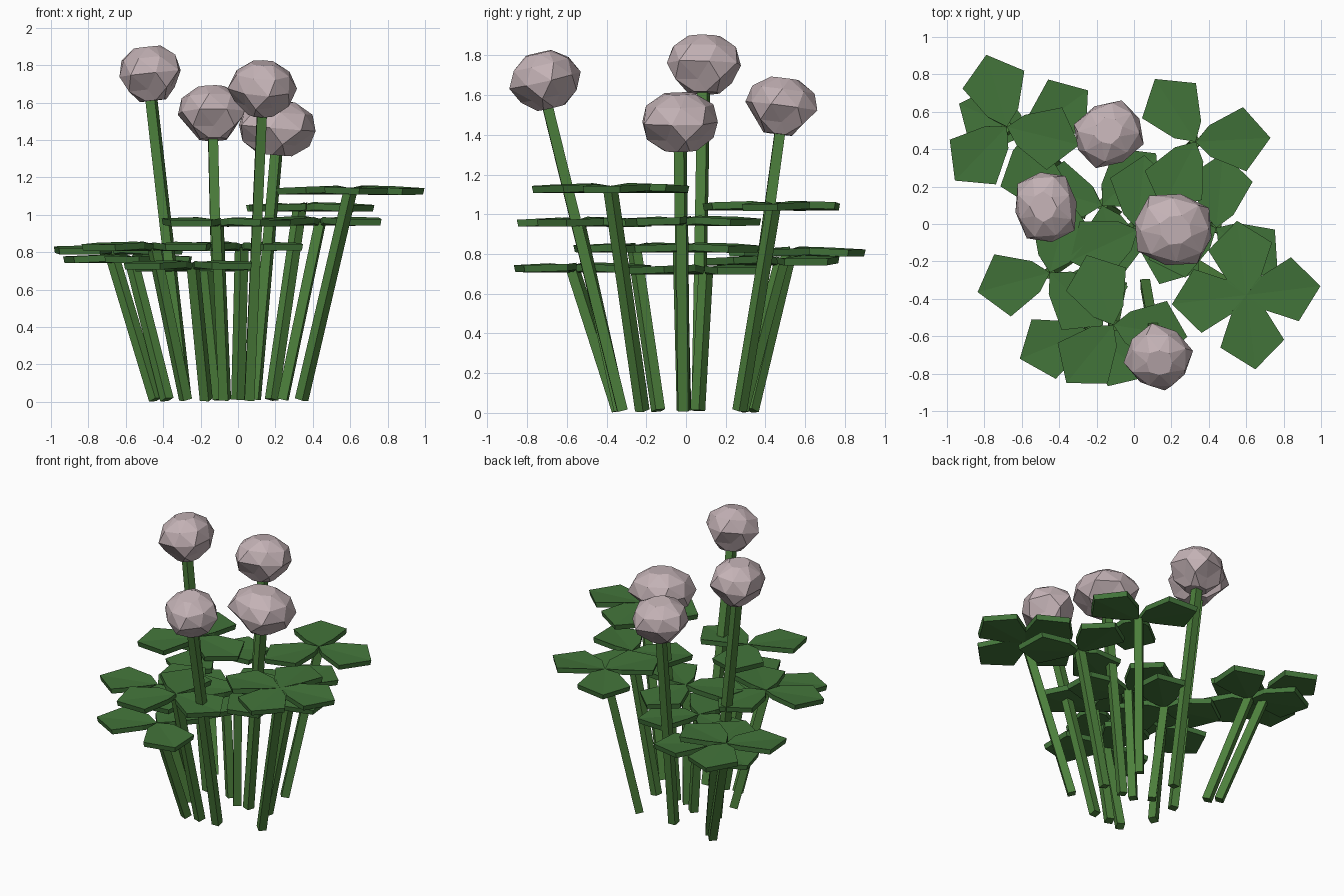
import bpy, bmesh, math
from mathutils import Vector, Matrix

if "Cube" in bpy.data.objects:
    bpy.data.objects.remove(bpy.data.objects["Cube"])


def material(name, rgb):
    m = bpy.data.materials.new(name)
    m.diffuse_color = (*rgb, 1)
    m.use_nodes = True
    m.node_tree.nodes["Principled BSDF"].inputs["Base Color"].default_value = m.diffuse_color
    return m


LEAF = material("leaf green", (0.055, 0.175, 0.042))
STEM = material("stem green", (0.073, 0.215, 0.045))
PETAL = material("pale mauve petal", (0.55, 0.445, 0.465))


def finish(bm, name, mat):
    bmesh.ops.recalc_face_normals(bm, faces=bm.faces)
    me = bpy.data.meshes.new(name)
    bm.to_mesh(me)
    bm.free()
    me.materials.append(mat)
    ob = bpy.data.objects.new(name, me)
    bpy.context.collection.objects.link(ob)
    return ob


# Square leaning stem
def stem(name, base, top):
    a, b = Vector(base), Vector(top)
    d = b - a
    bm = bmesh.new()
    rot = d.to_track_quat('Z', 'Y').to_matrix().to_4x4()
    bmesh.ops.create_cone(bm, cap_ends=True, segments=4, radius1=0.037, radius2=0.037,
                          depth=d.length,
                          matrix=Matrix.Translation((a + b) / 2) @ rot @ Matrix.Rotation(0.65, 4, 'Z'))
    finish(bm, name, STEM)


# Thick pentagonal leaflets, lightly folded along the midrib, around one centre
def leaf(name, centre, angles):
    bm = bmesh.new()
    half = [(0.077, 0.085, 0.012), (0.262, 0.172, 0.004)]
    for k, ang in enumerate(angles):
        place = (Matrix.Translation(centre) @ Matrix.Rotation(math.radians(ang), 4, 'Z')
                 @ Matrix.Rotation(math.radians((2, -1.5, 1, -1)[k]), 4, 'X'))
        outline = ([(0.0, 0.0, 0.0)] + half + [(0.40, 0, 0.0)]
                   + [(x, -y, z) for x, y, z in reversed(half)])
        top = [bm.verts.new(place @ Vector((x, y, z + 0.013))) for x, y, z in outline]
        low = [bm.verts.new(place @ Vector((x * 0.98, y * 0.97, z - 0.022))) for x, y, z in outline]
        for ring in (top, low):
            bm.faces.new([ring[i] for i in (0, 3, 2, 1)])
            bm.faces.new([ring[i] for i in (0, 5, 4, 3)])
        for i in range(6):
            j = (i + 1) % 6
            bm.faces.new((top[i], top[j], low[j], low[i]))
    finish(bm, name, LEAF)


# Faceted flower head: twisted rings of alternating radius
def flower(name, centre, size, turn, tilt):
    n = 8
    rings = [(-0.145, 0.075, 0.075, 0.0), (-0.085, 0.150, 0.105, 0.35),
             (0.0, 0.190, 0.172, 0.75), (0.085, 0.158, 0.150, 1.0),
             (0.143, 0.075, 0.068, 1.35)]
    place = (Matrix.Translation(centre) @ tilt @ Matrix.Rotation(turn, 4, 'Z')
             @ Matrix.Diagonal((*size, 1)))
    bm = bmesh.new()
    loops = []
    for z, r0, r1, tw in rings:
        loops.append([bm.verts.new(place @ Vector((
            (r1 if i % 2 else r0) * math.cos(i * math.tau / n + tw),
            (r1 if i % 2 else r0) * math.sin(i * math.tau / n + tw), z))) for i in range(n)])
    for a, b in zip(loops, loops[1:]):
        for i in range(n):
            j = (i + 1) % n
            bm.faces.new((a[i], a[j], b[i]))
            bm.faces.new((a[j], b[j], b[i]))
    bm.faces.new(loops[0])
    bm.faces.new(loops[-1])
    finish(bm, name, PETAL)


# Leaf clusters: centre, stem base, first leaflet angle, leaflet count
clusters = [
    ((-0.68, 0.52, 0.81), (-0.44, 0.33), 106, 3),
    ((0.33, 0.44, 1.04), (0.18, 0.27), 3, 3),
    ((0.60, -0.38, 1.13), (0.34, -0.22), 7, 4),
    ((-0.11, -0.54, 0.96), (-0.07, -0.33), 111, 3),
    ((0.44, -0.02, 0.965), (0.24, -0.01), 85, 3),
    ((-0.45, -0.26, 0.83), (-0.28, -0.14), 75, 3),
    ((-0.24, -0.57, 0.73), (-0.17, -0.34), 82, 3),
    ((-0.17, 0.10, 0.72), (-0.10, 0.06), 44, 3),
    ((-0.57, 0.48, 0.765), (-0.38, 0.28), 36, 3),
    ((0.02, -0.03, 0.83), (0.0, -0.01), 85, 3),
]
for i, (c, b, ang, count) in enumerate(clusters, 1):
    leaf(f"leaf_cluster_{i}", c, [ang + k * 360 / count for k in range(count)])
    stem(f"leaf_stem_{i}", (*b, 0.012), (c[0], c[1], c[2] - 0.005))

# Flowers: head centre, stem base, head size, turn
flowers = [
    ((-0.47, 0.09, 1.755), (-0.28, 0.06), (0.97, 1.10, 1.0), 0.2),
    ((0.13, -0.71, 1.675), (0.06, -0.32), (0.98, 1.0, 0.98), 1.0),
    ((-0.135, 0.48, 1.545), (-0.10, 0.28), (1.07, 0.98, 0.98), 0.5),
    ((0.21, -0.03, 1.465), (0.09, -0.01), (1.13, 1.22, 1.0), 1.4),
]
for i, (c, b, size, turn) in enumerate(flowers, 1):
    d = Vector((c[0] - b[0], c[1] - b[1], c[2]))
    tilt = Vector((0, 0, 1)).rotation_difference(d).to_matrix().to_4x4()
    flower(f"flower_head_{i}", c, size, turn, tilt)
    stem(f"flower_stem_{i}", (*b, 0.012), (c[0], c[1], c[2] - 0.08))
